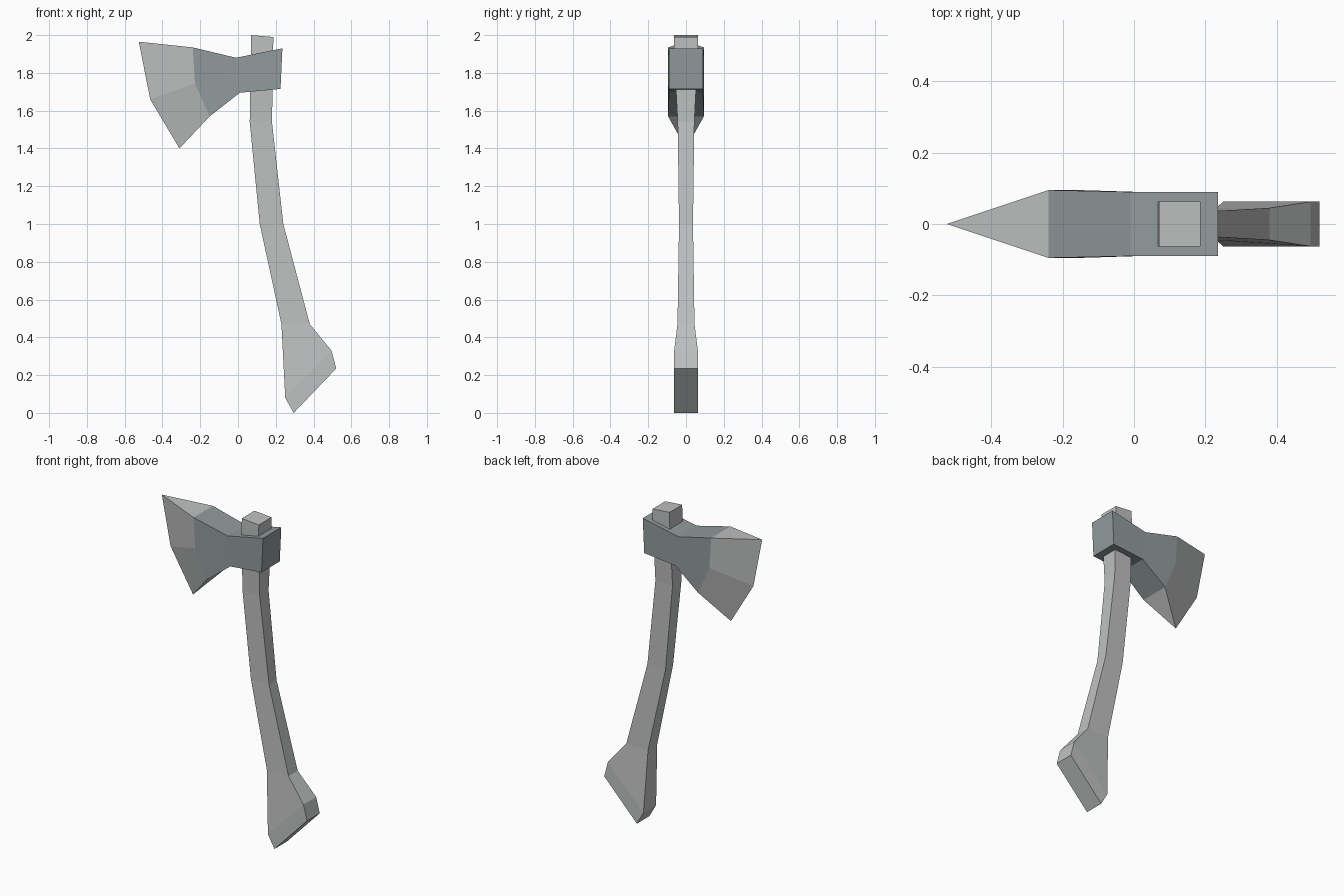
import bpy, bmesh

cube = bpy.data.objects.get("Cube")
if cube:
    bpy.data.objects.remove(cube, do_unlink=True)


def material(name, rgb):
    m = bpy.data.materials.new(name)
    m.use_nodes = True
    m.diffuse_color = (*rgb, 1)
    m.node_tree.nodes["Principled BSDF"].inputs["Base Color"].default_value = (*rgb, 1)
    return m


light_grey = material("light grey", (0.52, 0.53, 0.525))
iron_grey = material("iron grey", (0.29, 0.325, 0.335))


def loft(name, sections, mats, color_rule=lambda i: 0):
    """Skin sections of (x, z, half width) points, mirrored across y = 0."""
    bm = bmesh.new()
    rings = []
    for pts in sections:
        front = [bm.verts.new((x, -w, z)) for x, z, w in pts]
        back = [bm.verts.new((x, w, z)) for x, z, w in reversed(pts)]
        rings.append(front + back)
    for i, (a, b) in enumerate(zip(rings, rings[1:])):
        n = len(a)
        for j in range(n):
            k = (j + 1) % n
            bm.faces.new((a[j], a[k], b[k], b[j])).material_index = color_rule(i)
    bm.faces.new(rings[0])
    if sections[-1][0][2] > 0:
        bm.faces.new(rings[-1])
    bmesh.ops.remove_doubles(bm, verts=bm.verts, dist=0.0005)
    bmesh.ops.recalc_face_normals(bm, faces=bm.faces)
    mesh = bpy.data.meshes.new(name)
    bm.to_mesh(mesh)
    bm.free()
    for m in mats:
        mesh.materials.append(m)
    obj = bpy.data.objects.new(name, mesh)
    bpy.context.collection.objects.link(obj)


# Curved handle: left x, left z, right x, right z, half width
handle = [
    (0.07, 2.0, 0.187, 1.99, 0.0625),
    (0.068, 1.9, 0.186, 1.9, 0.0625),
    (0.062, 1.54, 0.18, 1.54, 0.044),
    (0.115, 1.0, 0.24, 1.0, 0.037),
    (0.23, 0.47, 0.38, 0.47, 0.045),
    (0.25, 0.08, 0.495, 0.33, 0.0625),
    (0.295, 0.0, 0.52, 0.235, 0.0625),
]
loft("handle", [[(a, b, w), (c, d, w)] for a, b, c, d, w in handle], [light_grey])

# Axe head: back, waist, cheek, then the sharp edge (top, middle, bottom points)
head = [
    [(0.235, 1.93, 0.09), (0.23, 1.82, 0.09), (0.225, 1.715, 0.09)],
    [(-0.01, 1.88, 0.09), (0.0, 1.79, 0.09), (0.01, 1.695, 0.09)],
    [(-0.24, 1.935, 0.095), (-0.228, 1.745, 0.095), (-0.15, 1.57, 0.095)],
    [(-0.525, 1.965, 0), (-0.465, 1.66, 0), (-0.31, 1.40, 0)],
]
loft("axe_head", head, [iron_grey, light_grey], lambda i: 1 if i == 2 else 0)
